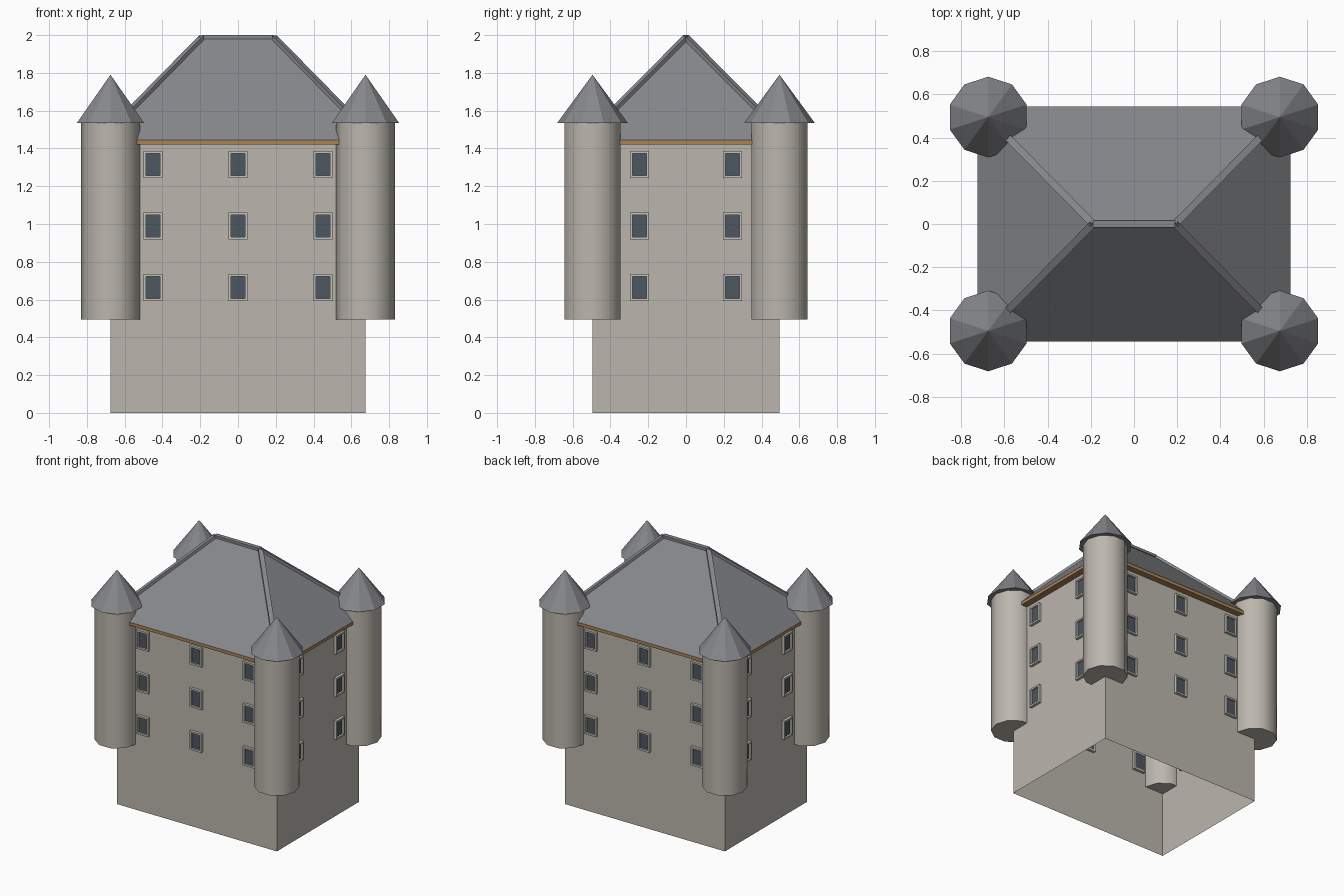
import bpy, bmesh, math
from mathutils import Vector, Matrix

if "Cube" in bpy.data.objects:
    bpy.data.objects.remove(bpy.data.objects["Cube"])


def material(name, rgb):
    m = bpy.data.materials.new(name)
    m.diffuse_color = (*rgb, 1)
    m.use_nodes = True
    m.node_tree.nodes["Principled BSDF"].inputs["Base Color"].default_value = m.diffuse_color
    return m


STONE = material("pale stone", (0.50, 0.47, 0.42))
TRIM = material("window stone", (0.56, 0.54, 0.49))
SLATE = material("slate", (0.24, 0.245, 0.26))
GLASS = material("dark glass", (0.075, 0.095, 0.115))
WOOD = material("wood", (0.40, 0.23, 0.09))

BX, BY = 0.675, 0.495      # wall half sizes
RX, RY = 0.725, 0.543      # eave half sizes
EAVE, RIDGE, RIDGE_X = 1.445, 1.99, 0.19


def finish(name, bm, mat, smooth=False):
    bmesh.ops.recalc_face_normals(bm, faces=bm.faces)
    mesh = bpy.data.meshes.new(name)
    bm.to_mesh(mesh)
    bm.free()
    mesh.materials.append(mat)
    ob = bpy.data.objects.new(name, mesh)
    bpy.context.collection.objects.link(ob)
    if smooth:
        bpy.context.view_layer.objects.active = ob
        ob.select_set(True)
        bpy.ops.object.shade_smooth_by_angle(angle=math.radians(40))
        ob.select_set(False)
    return ob


def add_box(bm, size, matrix):
    bmesh.ops.create_cube(bm, size=1, matrix=matrix @ Matrix.Diagonal((*size, 1)))


def box(name, size, centre, mat):
    bm = bmesh.new()
    add_box(bm, size, Matrix.Translation(centre))
    return bm if mat is None else finish(name, bm, mat)


# Walls: a shell that is open underneath
bm = box("", (2 * BX, 2 * BY, 1.43), (0, 0, 0.715), None)
bmesh.ops.delete(bm, geom=[f for f in bm.faces if f.normal.z < -0.5 or
                           f.calc_center_median().z < 0.01], context='FACES_ONLY')
finish("walls", bm, STONE)

# Wooden eave board
box("eave_board", (2 * RX, 2 * RY, 0.024), (0, 0, EAVE - 0.012), WOOD)

# Hipped roof
bm = bmesh.new()
corners = [bm.verts.new((sx * RX, sy * RY, EAVE))
           for sx, sy in ((-1, -1), (1, -1), (1, 1), (-1, 1))]
left, right = [bm.verts.new((s * RIDGE_X, 0, RIDGE)) for s in (-1, 1)]
a, b, c, d = corners
for face in ((a, b, right, left), (b, c, right), (c, d, left, right), (d, a, left), (d, c, b, a)):
    bm.faces.new(face)
finish("hipped_roof", bm, SLATE)

# Ridge and hip caps
bm = bmesh.new()
add_box(bm, (2 * RIDGE_X, 0.034, 0.02), Matrix.Translation((0, 0, RIDGE)))
for sx in (-1, 1):
    for sy in (-1, 1):
        top = Vector((sx * RIDGE_X, 0, RIDGE))
        end = top.lerp(Vector((sx * RX, sy * RY, EAVE)), 0.77)
        along = (end - top).normalized()
        side = along.cross(Vector((0, 0, 1))).normalized()
        m = Matrix((along, side, along.cross(side))).transposed().to_4x4()
        m.translation = (top + end) / 2
        add_box(bm, ((end - top).length, 0.034, 0.02), m)
finish("ridge_caps", bm, SLATE)

# Corner towers with pointed caps
for sx in (-1, 1):
    for sy in (-1, 1):
        bm = bmesh.new()
        bmesh.ops.create_cone(bm, cap_ends=True, segments=10, radius1=0.155, radius2=0.155,
                              depth=1.045, matrix=Matrix.Translation((sx * BX, sy * BY, 1.0175))
                              @ Matrix.Rotation(math.pi / 2, 4, 'Z'))
        finish("corner_tower", bm, STONE, smooth=True)
        bm = bmesh.new()
        bmesh.ops.create_cone(bm, cap_ends=True, segments=10, radius1=0.187, radius2=0,
                              depth=0.255, matrix=Matrix.Translation((sx * BX, sy * BY, 1.6625)))
        finish("tower_cap", bm, SLATE)

# Windows: a raised frame round a set-back pane, on all four walls
frames, panes = bmesh.new(), bmesh.new()
walls = [(0, BY, (-0.45, 0, 0.45)), (1, BX, (-0.247, 0.247)),
         (2, BY, (-0.45, 0, 0.45)), (3, BX, (-0.247, 0.247))]
W, H, T = 0.1, 0.143, 0.013
for turn, dist, columns in walls:
    spin = Matrix.Rotation(turn * math.pi / 2, 4, 'Z')
    for x in columns:
        for z in (0.663, 0.99, 1.315):
            m = spin @ Matrix.Translation((x, -dist, z))
            for s in (-1, 1):
                add_box(frames, (T, 0.04, H), m @ Matrix.Translation((s * (W - T) / 2, 0, 0)))
                add_box(frames, (W - 2 * T, 0.04, T),
                        m @ Matrix.Translation((0, 0, s * (H - T) / 2)))
            add_box(panes, (W - 2 * T, 0.024, H - 2 * T), m @ Matrix.Translation((0, 0.006, 0)))
finish("window_frames", frames, TRIM)
finish("window_panes", panes, GLASS)
